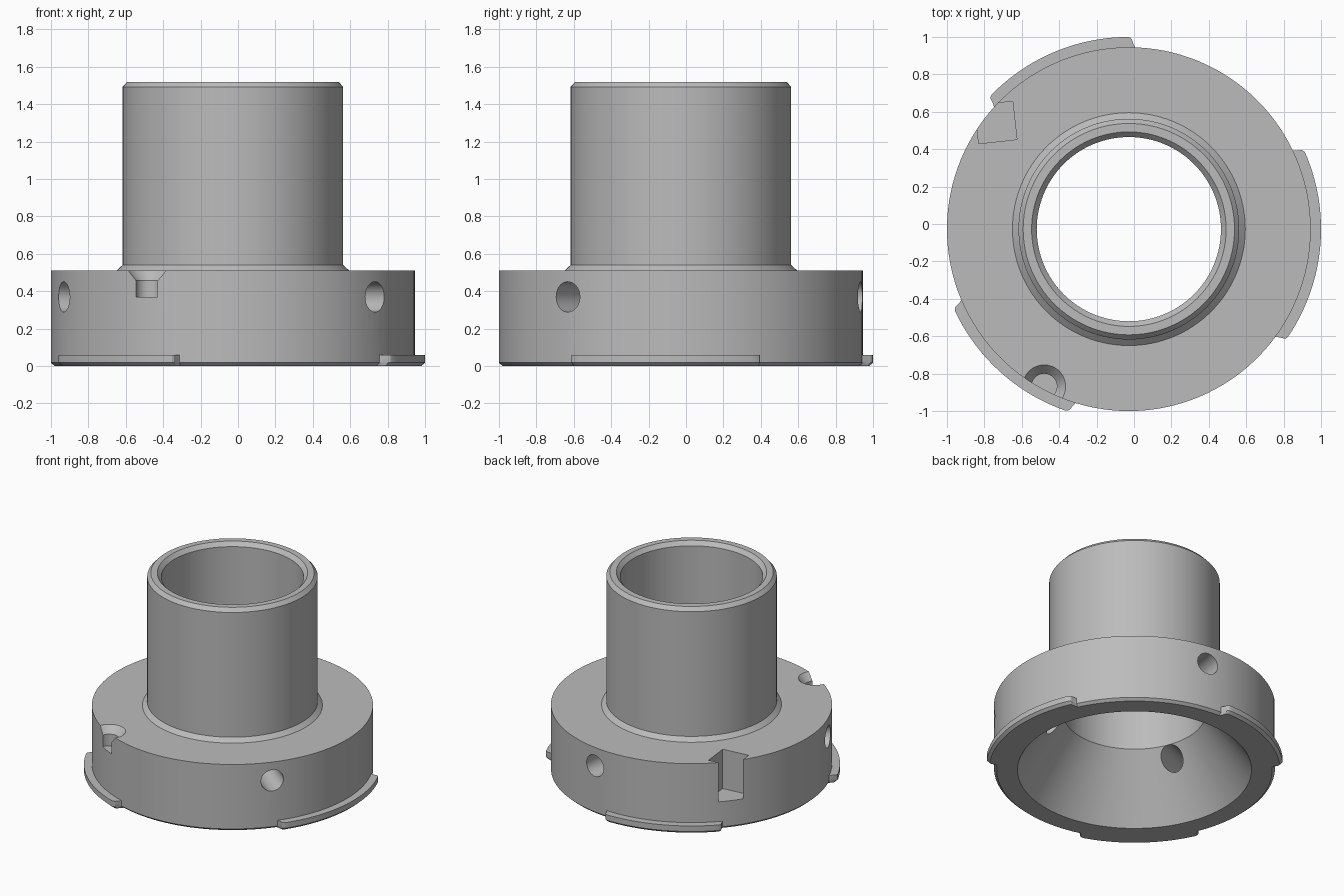
import bpy, bmesh
from math import radians, cos, sin, tau
from mathutils import Matrix

cube = bpy.data.objects.get("Cube")
if cube:
    bpy.data.objects.remove(cube, do_unlink=True)

CX = CY = -0.0275           # axis of the turned part
BODY_R, TAB_R = 0.9725, 1.0275

metal = bpy.data.materials.new("plain grey metal")
metal.use_nodes = True
grey = (0.5, 0.5, 0.5, 1)
metal.diffuse_color = grey
metal.node_tree.nodes["Principled BSDF"].inputs["Base Color"].default_value = grey


def polar(r, deg, z=0):
    a = radians(deg)
    return (CX + r * cos(a), CY + r * sin(a), z)


def finish(bm, name):
    bmesh.ops.recalc_face_normals(bm, faces=bm.faces)
    mesh = bpy.data.meshes.new(name)
    bm.to_mesh(mesh)
    bm.free()
    mesh.materials.append(metal)
    ob = bpy.data.objects.new(name, mesh)
    bpy.context.collection.objects.link(ob)
    return ob


def skin(bm, rings, closed=False):
    """Join rings of equal length with quads."""
    pairs = list(zip(rings, rings[1:] + rings[:1])) if closed else list(zip(rings, rings[1:]))
    for a, b in pairs:
        n = len(a)
        for i in range(n):
            j = (i + 1) % n
            bm.faces.new((a[i], a[j], b[j], b[i]))


def lathe(name, profile, center, segments, closed):
    bm = bmesh.new()
    rings = [[bm.verts.new((center[0] + r * cos(tau * i / segments),
                            center[1] + r * sin(tau * i / segments), z))
              for i in range(segments)] for r, z in profile]
    skin(bm, rings, closed)
    if not closed:
        bm.faces.new(rings[0])
        bm.faces.new(rings[-1])
    return finish(bm, name)


def smooth(ob):
    bpy.ops.object.select_all(action='DESELECT')
    ob.select_set(True)
    bpy.context.view_layer.objects.active = ob
    bpy.ops.object.shade_smooth_by_angle(angle=radians(25))


# Flanged sleeve: outside from the base up, then down the bore and cone
sleeve = lathe("flanged_sleeve", [
    (0.9525, 0), (BODY_R, 0.018), (BODY_R, 0.51), (0.6225, 0.51), (0.59, 0.54),
    (0.59, 1.492), (0.565, 1.52), (0.52, 1.52), (0.4925, 1.49),
    (0.4925, 0.45), (0.81, 0)], (CX, CY), 128, True)

cutters = []

# Three radial cross holes
for k in range(3):
    angle = -38.5 + 120 * k
    bm = bmesh.new()
    spin = Matrix.Rotation(radians(angle), 4, 'Z') @ Matrix.Rotation(radians(90), 4, 'Y')
    bmesh.ops.create_cone(bm, cap_ends=True, segments=40, radius1=0.081, radius2=0.081, depth=0.75,
                          matrix=Matrix.Translation(polar(0.8, angle, 0.37)) @ spin)
    cutters.append(finish(bm, "cross_hole_cutter"))

# Countersunk pin hole breaking through the rim
cutters.append(lathe("pin_hole_cutter", [(0.068, 0.368), (0.068, 0.457), (0.115, 0.51), (0.115, 0.6)],
                     polar(0.955, 241.7), 48, False))

# Square key notch, set corner-first into the rim
bm = bmesh.new()
bmesh.ops.create_cube(bm, size=1, matrix=Matrix.Translation(polar(0.912, 141.3, 0.46))
                      @ Matrix.Rotation(radians(141.3 + 45), 4, 'Z')
                      @ Matrix.Diagonal((0.205, 0.205, 0.5, 1)))
cutters.append(finish(bm, "key_notch_cutter"))

bpy.context.view_layer.objects.active = sleeve
for cutter in cutters:
    cut = sleeve.modifiers.new("cut", 'BOOLEAN')
    cut.operation, cut.solver, cut.object = 'DIFFERENCE', 'EXACT', cutter
    bpy.ops.object.modifier_apply(modifier=cut.name)
for cutter in cutters:
    bpy.data.objects.remove(cutter, do_unlink=True)
smooth(sleeve)


# Bayonet tabs around the foot, with rounded slanted ends and a lower chamfer
def tab(name, start, end):
    lead = [(0.95, 0), (BODY_R, 0), (0.995, 0.7), (1.015, 1.1), (1.024, 1.6)]
    steps = 28
    outline = [(r, start + d) for r, d in lead]
    outline += [(TAB_R, start + 2.3 + (end - start - 4.6) * i / steps) for i in range(steps + 1)]
    outline += [(r, end - d) for r, d in reversed(lead)]
    inner = [(0.95, end + (start - end) * i / steps) for i in range(1, steps)]
    bm = bmesh.new()
    rings = []
    for z, inset in ((0, 0.02), (0.018, 0), (0.06, 0)):
        rings.append([bm.verts.new(polar(max(0.95, r - inset), a, z)) for r, a in outline + inner])
    skin(bm, rings)
    bm.faces.new(rings[0])
    bm.faces.new(rings[-1])
    smooth(finish(bm, name))


tab("left_tab", -36.3, 25.7)
tab("back_tab", 88, 137.8)
tab("front_tab", 203, 253)
